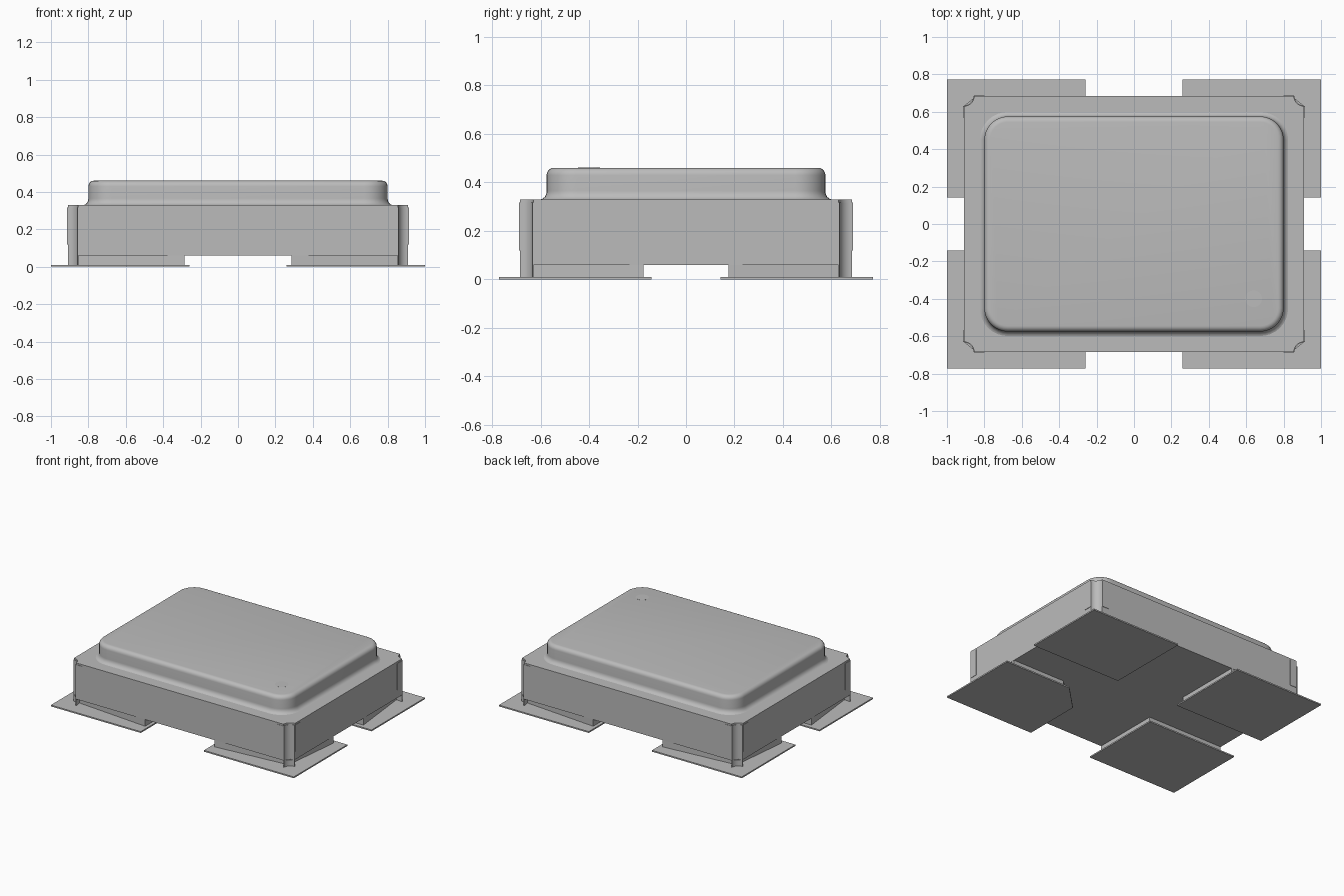
import bpy, bmesh, math

if "Cube" in bpy.data.objects:
    bpy.data.objects.remove(bpy.data.objects["Cube"], do_unlink=True)

grey = bpy.data.materials.new("plain_grey")
grey.use_nodes = True
grey.diffuse_color = (0.5, 0.5, 0.5, 1)
grey.node_tree.nodes["Principled BSDF"].inputs["Base Color"].default_value = (0.5, 0.5, 0.5, 1)

BX, BY = 0.91, 0.685      # body half size
NOTCH = 0.055             # corner groove radius
QUADS = [(1, 1), (-1, 1), (-1, -1), (1, -1)]


def finish(name, bm, smooth=False):
    bmesh.ops.recalc_face_normals(bm, faces=bm.faces)
    mesh = bpy.data.meshes.new(name)
    bm.to_mesh(mesh)
    bm.free()
    mesh.materials.append(grey)
    obj = bpy.data.objects.new(name, mesh)
    bpy.context.collection.objects.link(obj)
    if smooth:
        bpy.ops.object.select_all(action='DESELECT')
        obj.select_set(True)
        bpy.context.view_layer.objects.active = obj
        bpy.ops.object.shade_smooth_by_angle(angle=math.radians(35))
    return obj


def loft(name, rings, smooth=False):
    """Skin a stack of equal-length closed loops and cap both ends."""
    bm = bmesh.new()
    loops = [[bm.verts.new(p) for p in ring] for ring in rings]
    n = len(loops[0])
    for a, b in zip(loops, loops[1:]):
        for i in range(n):
            j = (i + 1) % n
            bm.faces.new((a[i], a[j], b[j], b[i]))
    bm.faces.new(loops[0])
    bm.faces.new(loops[-1])
    return finish(name, bm, smooth)


def prism(name, outline, z0, z1, smooth=False):
    return loft(name, [[(x, y, z) for x, y in outline] for z in (z0, z1)], smooth)


def groove(sx, sy, r=NOTCH, steps=8):
    """Concave quarter circle about a body corner, from the y side to the x side."""
    angles = [math.pi / 2 * i / steps for i in range(steps + 1)]
    return [(sx * (BX - r * math.cos(a)), sy * (BY - r * math.sin(a))) for a in angles]


def notched_rectangle():
    pts = []
    for sx, sy in QUADS:
        arc = groove(sx, sy)
        pts += arc[::-1] if sx * sy > 0 else arc
    return pts


def rounded_ring(hx, hy, r, z, steps=8):
    pts = []
    for k, (sx, sy) in enumerate(QUADS):
        for i in range(steps + 1):
            a = math.pi / 2 * (k + i / steps)
            pts.append((sx * (hx - r) + r * math.cos(a), sy * (hy - r) + r * math.sin(a), z))
    return pts


# Ceramic body and the lid's thin flange
prism("body", notched_rectangle(), 0.06, 0.322, True)
prism("lid_flange", notched_rectangle(), 0.322, 0.33, True)

# Raised lid: flared foot, upright wall, rounded shoulder
profile = [(-0.03, 0.328), (-0.018, 0.332), (-0.007, 0.341), (-0.001, 0.355), (0, 0.365), (0, 0.43)]
profile += [(0.03 * (1 - math.cos(a)), 0.43 + 0.03 * math.sin(a))
            for a in (math.pi / 10 * i for i in range(1, 6))]
loft("lid", [rounded_ring(0.80 - d, 0.575 - d, 0.125 - d, z) for d, z in profile], True)

# Index mark on the lid
prism("index_mark", [(0.64 + 0.045 * math.cos(a), -0.40 + 0.045 * math.sin(a))
                     for a in (math.tau * i / 16 for i in range(16))], 0.459, 0.461)

for sx, sy in QUADS:
    side = ("back" if sy > 0 else "front") + ("_left" if sx > 0 else "_right")
    index = (sx, sy) == (1, -1)
    cut = 0.19

    def inner(x, y):
        """Inner corner of a foot or pad, chamfered at the index position."""
        if index:
            return [(sx * x, sy * (y + cut)), (sx * (x + cut), sy * y)]
        return [(sx * x, sy * y)]

    # Foot below the body, carrying on the corner groove
    prism("foot_" + side, inner(0.285, 0.175)[::-1] + [(sx * 0.285, sy * BY)]
          + groove(sx, sy)[::-1] + [(sx * BX, sy * 0.175)] if not index else
          [(sx * (0.285 + cut), sy * 0.175), (sx * 0.285, sy * (0.175 + cut)), (sx * 0.285, sy * BY)]
          + groove(sx, sy)[::-1] + [(sx * BX, sy * 0.175)], 0.009, 0.06, True)

    # Flat solder pad
    prism("pad_" + side, [(sx, sy * 0.142), (sx, sy * 0.772), (sx * 0.26, sy * 0.772)]
          + inner(0.26, 0.142), 0, 0.01)

    # Plating in the groove with a small wing on each side
    prism("groove_plating_" + side, groove(sx, sy, NOTCH + 0.001) + groove(sx, sy, NOTCH - 0.003)[::-1],
          0.009, 0.318, True)
    for label, x0, x1, y0, y1 in (("x", BX - 0.002, BX + 0.003, 0.57, BY - NOTCH),
                                  ("y", 0.80, BX - NOTCH, BY - 0.002, BY + 0.003)):
        prism("wing_%s_%s" % (label, side), [(sx * x0, sy * y0), (sx * x1, sy * y0),
              (sx * x1, sy * y1), (sx * x0, sy * y1)], 0.12, 0.318)
